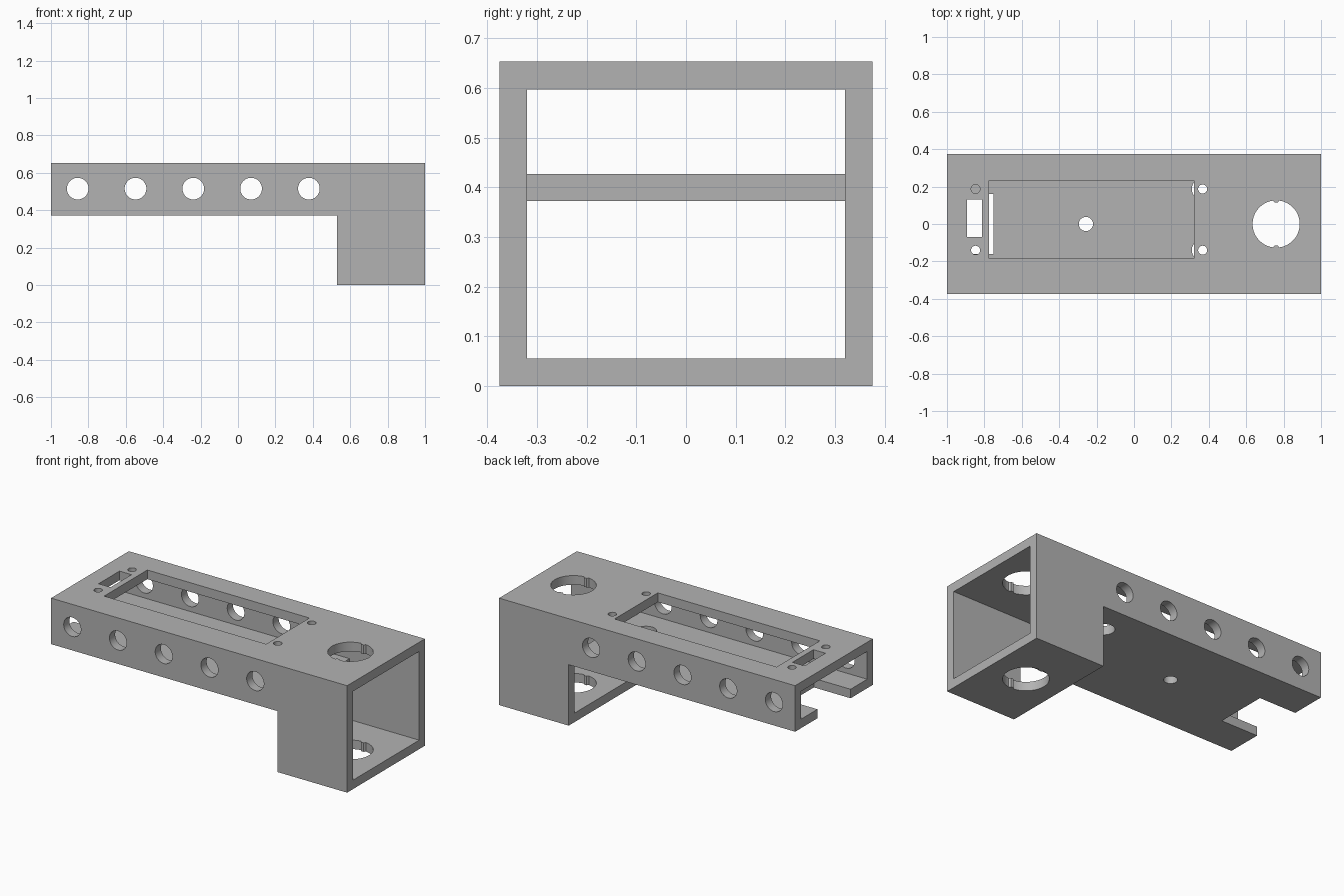
import bpy, bmesh, math
from math import cos, sin, tau

cube = bpy.data.objects.get("Cube")
if cube:
    bpy.data.objects.remove(cube, do_unlink=True)

grey = bpy.data.materials.new("plain grey")
grey.use_nodes = True
colour = (0.45, 0.45, 0.45, 1)
grey.diffuse_color = colour
grey.node_tree.nodes["Principled BSDF"].inputs["Base Color"].default_value = colour


def prism(name, points, low, high, axis="z"):
    """Extrude a 2D outline along z (outline in x, y) or along y (outline in x, z)."""
    bm = bmesh.new()
    place = (lambda a, b: (a, b, low)) if axis == "z" else (lambda a, b: (a, low, b))
    face = bm.faces.new([bm.verts.new(place(a, b)) for a, b in points])
    moved = bmesh.ops.extrude_face_region(bm, geom=[face])["geom"]
    depth = high - low
    shift = (0, 0, depth) if axis == "z" else (0, depth, 0)
    bmesh.ops.translate(bm, vec=shift, verts=[v for v in moved if isinstance(v, bmesh.types.BMVert)])
    bmesh.ops.recalc_face_normals(bm, faces=bm.faces[:])
    mesh = bpy.data.meshes.new(name)
    bm.to_mesh(mesh)
    bm.free()
    mesh.materials.append(grey)
    obj = bpy.data.objects.new(name, mesh)
    bpy.context.scene.collection.objects.link(obj)
    return obj


def rect(x0, x1, y0, y1):
    return [(x0, y0), (x1, y0), (x1, y1), (x0, y1)]


def circle(x, y, r, n=48):
    return [(x + r * cos(tau * i / n), y + r * sin(tau * i / n)) for i in range(n)]


# L-shaped outer body
half, inner = 0.375, 0.32
top, under = 0.653, 0.372
step = 0.53
outline = [(-1, under), (step, under), (step, 0), (1, 0), (1, top), (-1, top)]
body = prism("bracket_body", outline, -half, half, "y")

cutters = []


def cut(name, points, low, high, axis="z"):
    cutter = prism(name, points, low, high, axis)
    cutter.hide_render = True
    cutters.append(cutter)
    mod = body.modifiers.new(name, "BOOLEAN")
    mod.operation = "DIFFERENCE"
    mod.solver = "EXACT"
    mod.object = cutter


# Hollow passage along the arm, and the taller end chamber
cut("arm_passage", rect(-1.1, 0.8, 0.427, 0.597), -inner, inner, "y")
cut("end_chamber", rect(step - 0.001, 1.1, 0.055, 0.597), -inner, inner, "y")

# Large opening and slot in the top plate
cut("top_window", rect(-0.775, 0.32, -0.185, 0.232), 0.5, 0.8)
cut("top_slot", rect(-0.893, -0.812, -0.07, 0.132), 0.5, 0.8)

# Screw holes, with wider access holes in the floor below one pair
for y in (-0.14, 0.187):
    for x in (-0.847, 0.367):
        cut("screw_hole", circle(x, y, 0.024, 32), 0.5, 0.8)
    cut("access_hole", circle(0.367, y, 0.058), 0.3, 0.5)

# Floor notch at the open end and the small floor hole
cut("floor_notch", rect(-1.1, -0.752, -0.16, 0.16), 0.3, 0.5)
cut("floor_hole", circle(-0.257, 0, 0.038), 0.3, 0.5)

# Round side holes through both walls
for i in range(5):
    cut("side_hole", circle(-0.857 + 0.309 * i, 0.515, 0.058), -0.5, 0.5, "y")

# Keyed bore through the top and bottom of the end block
bore = [(x, math.copysign(0.115, y) if abs(x) < 0.015 else y)
        for x, y in circle(0, 0, 0.126, 96)]
cut("keyed_bore", [(x + 0.76, y) for x, y in bore], -0.1, 0.8)

# Bake the cuts and remove the helpers
bpy.context.view_layer.update()
graph = bpy.context.evaluated_depsgraph_get()
finished = bpy.data.meshes.new_from_object(body.evaluated_get(graph))
body.modifiers.clear()
body.data = finished
for cutter in cutters:
    bpy.data.objects.remove(cutter, do_unlink=True)
finished.materials.clear()
finished.materials.append(grey)
for face in finished.polygons:
    face.material_index = 0

# Smooth round walls, crisp edges
bpy.ops.object.select_all(action="DESELECT")
body.select_set(True)
bpy.context.view_layer.objects.active = body
bpy.ops.object.shade_smooth_by_angle(angle=math.radians(30))
